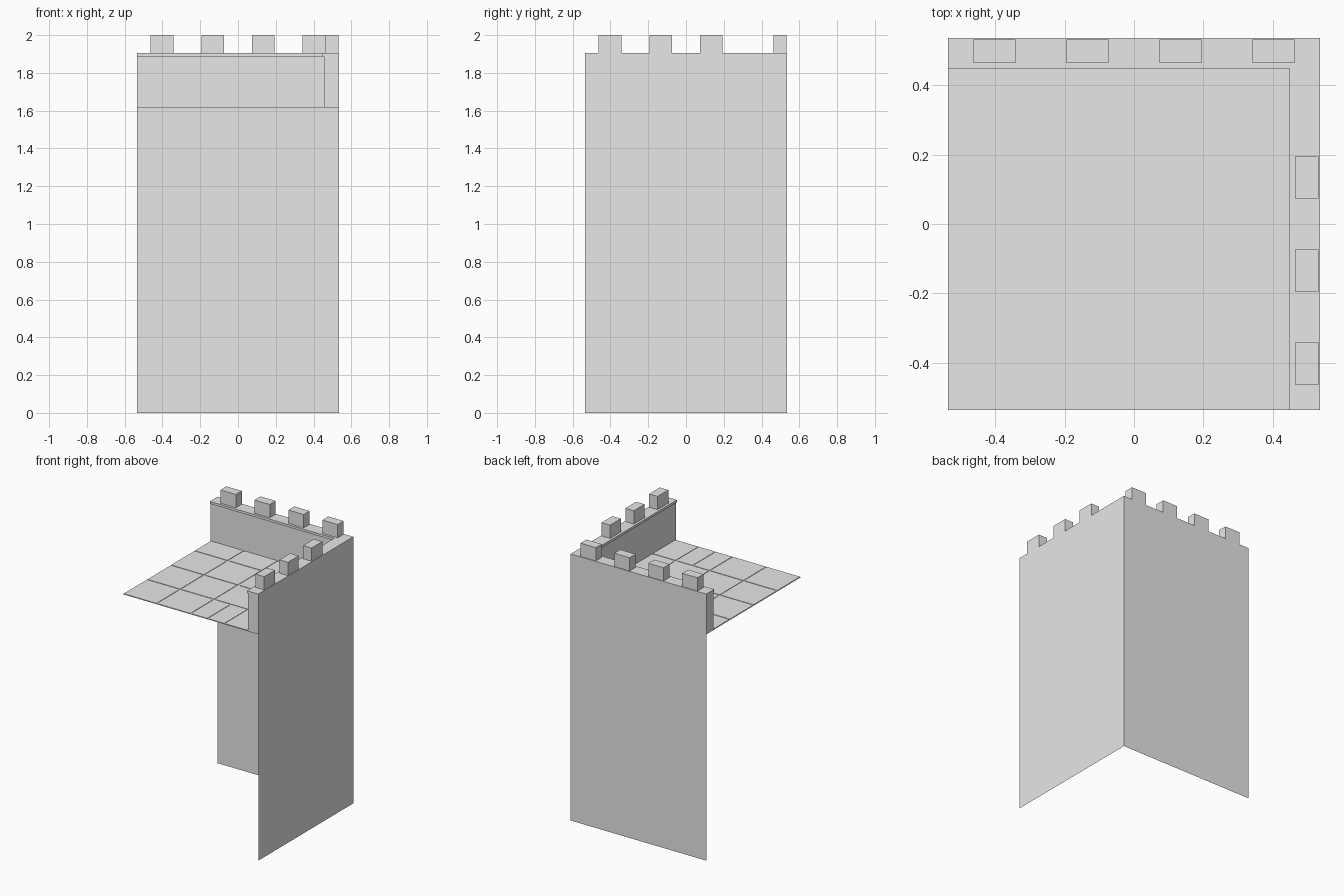
import bpy
import bmesh

cube = bpy.data.objects.get("Cube")
if cube:
    bpy.data.objects.remove(cube, do_unlink=True)

HALF = 0.536          # half width of the square plan
CELL = HALF / 2       # paving and battlement spacing
FLOOR = 1.617         # walkway base
PAVE = 1.62           # top of paving slabs
CAP = 1.888           # underside of coping
TOP = 1.905           # top of coping
WALL_IN = 0.455       # inner face of parapet
CAP_IN = 0.447        # inner edge of coping

stone = bpy.data.materials.new("grey_stone")
stone.use_nodes = True
stone.diffuse_color = (0.8, 0.8, 0.8, 1)
stone.node_tree.nodes["Principled BSDF"].inputs["Base Color"].default_value = (0.8, 0.8, 0.8, 1)


def finish(name, bm):
    mesh = bpy.data.meshes.new(name)
    bm.to_mesh(mesh)
    bm.free()
    mesh.materials.append(stone)
    obj = bpy.data.objects.new(name, mesh)
    bpy.context.collection.objects.link(obj)
    return obj


def prism(bm, outline, z0, z1, closed=True):
    """Extrude a counter-clockwise plan outline; open paths give a single sheet."""
    low = [bm.verts.new((x, y, z0)) for x, y in outline]
    high = [bm.verts.new((x, y, z1)) for x, y in outline]
    n = len(outline)
    for i in range(n if closed else n - 1):
        j = (i + 1) % n
        bm.faces.new((low[i], low[j], high[j], high[i]))
    if closed:
        bm.faces.new(high)
        bm.faces.new(low[::-1])


def rect(x0, x1, y0, y1):
    return [(x0, y0), (x1, y0), (x1, y1), (x0, y1)]


def corner(inner):
    """L-shaped plan running along the left side and the back."""
    return [(inner, -HALF), (HALF, -HALF), (HALF, HALF),
            (-HALF, HALF), (-HALF, inner), (inner, inner)]


# Tall outer wall: two thin sheets meeting at the back corner
bm = bmesh.new()
prism(bm, [(HALF, -HALF), (HALF, HALF), (-HALF, HALF)], 0, FLOOR, closed=False)
finish("outer_wall", bm)

# Parapet and its overhanging coping
for name, inner, z0, z1 in (("parapet", WALL_IN, FLOOR, CAP),
                            ("coping", CAP_IN, CAP, TOP)):
    bm = bmesh.new()
    prism(bm, corner(inner), z0, z1)
    finish(name, bm)

# Walkway base sheet
bm = bmesh.new()
bm.faces.new([bm.verts.new((x, y, FLOOR)) for x, y in rect(-HALF, HALF, -HALF, HALF)])
finish("walkway", bm)

# Paving slabs, some cells split into two halves
GAP = 0.006
SPLIT = {(2, 0), (2, 2), (3, 2), (3, 3)}
bm = bmesh.new()
for col in range(4):
    for row in range(4):
        x0, y0 = -HALF + col * CELL, -HALF + row * CELL
        parts = 2 if (col, row) in SPLIT else 1
        width = CELL / parts
        for k in range(parts):
            left = x0 + k * width
            prism(bm, rect(left + GAP, min(left + width - GAP, WALL_IN),
                           y0 + GAP, min(y0 + CELL - GAP, WALL_IN)), FLOOR, PAVE)
finish("paving_slabs", bm)

# Merlons along the back, then along the left side
LONG, IN, OUT = 0.0605, 0.464, 0.531
bm = bmesh.new()
for i in range(4):
    c = -HALF + (i + 0.5) * CELL
    prism(bm, rect(c - LONG, c + LONG, IN, OUT), TOP, 2)
    if i < 3:
        prism(bm, rect(IN, OUT, c - LONG, c + LONG), TOP, 2)
finish("merlons", bm)
